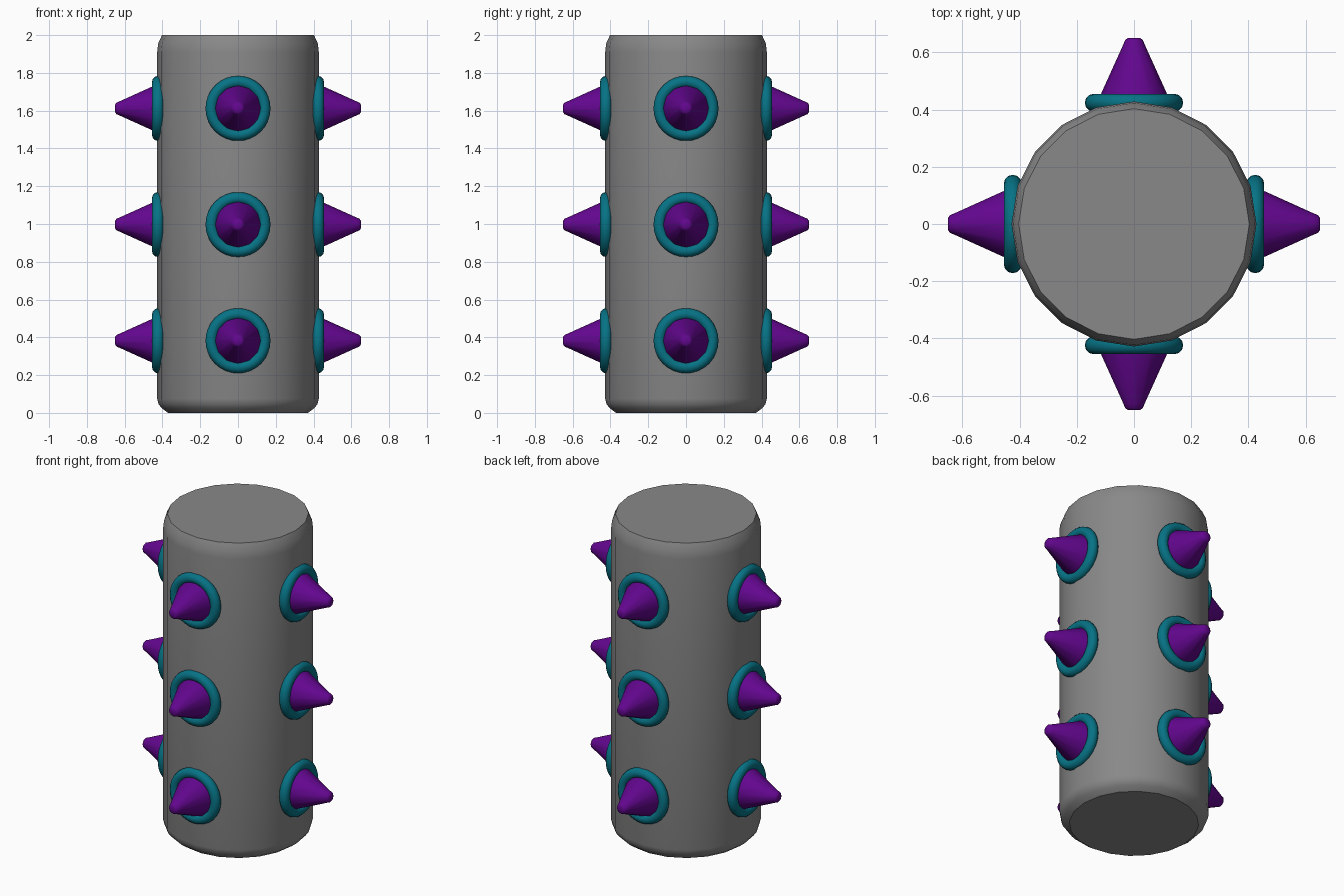
import bpy, bmesh
from math import pi, sin, cos, radians
from mathutils import Matrix

if "Cube" in bpy.data.objects:
    bpy.data.objects.remove(bpy.data.objects["Cube"])


def material(name, color):
    m = bpy.data.materials.new(name)
    m.diffuse_color = color
    m.use_nodes = True
    m.node_tree.nodes["Principled BSDF"].inputs["Base Color"].default_value = m.diffuse_color
    return m


def lathe(name, profile, sides, matrix=Matrix(), mat=None, closed=False, sharp=40):
    """Spin a (radius, height) profile around z; caps the ends unless closed."""
    bm = bmesh.new()
    rings = [[bm.verts.new((r * sin(2 * pi * i / sides), r * cos(2 * pi * i / sides), z))
              for i in range(sides)] for r, z in profile]
    pairs = list(zip(rings, rings[1:] + rings[:1])) if closed else list(zip(rings, rings[1:]))
    for a, b in pairs:
        for i in range(sides):
            j = (i + 1) % sides
            bm.faces.new((a[i], a[j], b[j], b[i]))
    if not closed:
        bm.faces.new(rings[0])
        bm.faces.new(rings[-1])
    bmesh.ops.recalc_face_normals(bm, faces=bm.faces)
    bm.transform(matrix)
    me = bpy.data.meshes.new(name)
    bm.to_mesh(me)
    bm.free()
    ob = bpy.data.objects.new(name, me)
    bpy.context.collection.objects.link(ob)
    if mat:
        me.materials.append(mat)
    bpy.ops.object.select_all(action='DESELECT')
    ob.select_set(True)
    bpy.context.view_layer.objects.active = ob
    bpy.ops.object.shade_smooth_by_angle(angle=radians(sharp))
    return ob


purple = material("purple", (0.125, 0.002, 0.275, 1))
teal = material("teal", (0.002, 0.17, 0.235, 1))
grey = material("dark grey", (0.25, 0.25, 0.25, 1))

# Pillar body with softened ends
lathe("body", [(0.37, 0), (0.403, 0.024), (0.421, 0.047), (0.428, 0.075),
               (0.428, 1.91), (0.423, 1.955), (0.407, 1.99), (0.403, 2.0)], 20,
      mat=grey, sharp=32)

# Three rows of four spikes, each in a collar ring
spike = [(0.127, 0.38), (0.122, 0.44), (0.037, 0.628), (0.031, 0.643), (0.021, 0.65)]
ring = [(0.141 + 0.031 * cos(2 * pi * k / 12), 0.424 + 0.031 * sin(2 * pi * k / 12))
        for k in range(12)]
for row, z in enumerate((0.382, 0.997, 1.612)):
    for side in range(4):
        m = (Matrix.Translation((0, 0, z)) @ Matrix.Rotation(side * pi / 2, 4, 'Z')
             @ Matrix.Rotation(pi / 2, 4, 'X'))
        lathe(f"spike_{row}_{side}", spike, 12, m, purple)
        lathe(f"collar_{row}_{side}", ring, 32, m, teal, closed=True)
